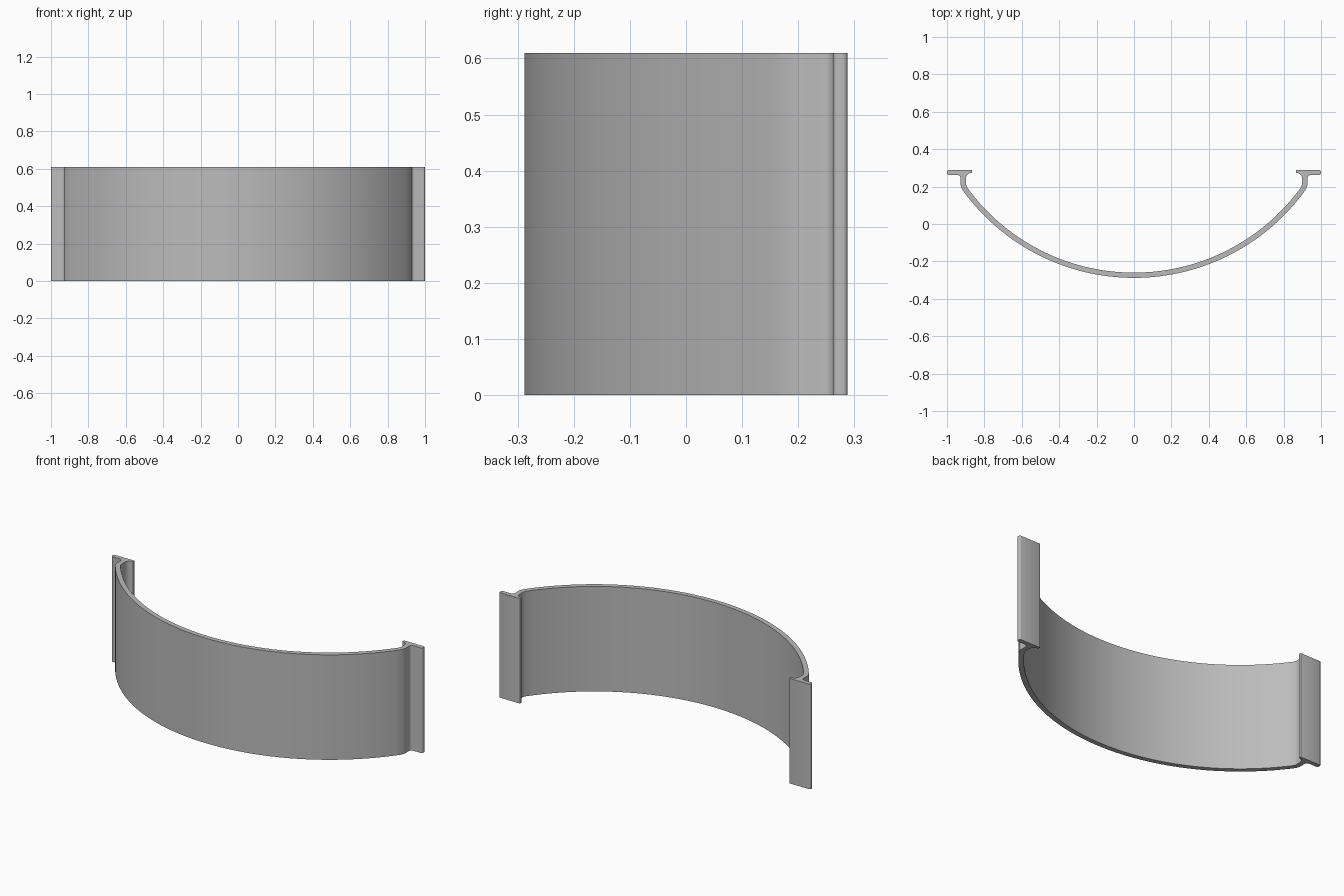
import bpy, bmesh, math

cube = bpy.data.objects.get("Cube")
if cube:
    bpy.data.objects.remove(cube, do_unlink=True)

HEIGHT = 0.61
CENTRE_Y = 0.842
R_OUT, R_IN = 1.13, 1.102
STEPS = 28


def arc(cx, cy, r, start, end, steps):
    """Points on a circle, angles in degrees."""
    angles = [math.radians(start + (end - start) * i / steps) for i in range(steps + 1)]
    return [(cx + r * math.cos(a), cy + r * math.sin(a)) for a in angles]


def wall(radius, x_end):
    """Band arc from the middle out to x_end."""
    end = -90 + math.degrees(math.asin(x_end / radius))
    return arc(0, CENTRE_Y, radius, -90, end, STEPS)


# Half outline: outer wall, neck, flange with rounded corners, inner wall
half = wall(R_OUT, 0.92)
half += arc(0.907, 0.211, 0.02, -25, 0, 3)
half += arc(0.945, 0.244, 0.018, 180, 90, 6)
half += arc(0.99, 0.272, 0.01, -90, 0, 4)
half += arc(0.992, 0.28, 0.008, 0, 90, 4)
half += arc(0.869, 0.284, 0.004, 90, 180, 3)
half += arc(0.869, 0.277, 0.004, 180, 270, 3)
half += arc(0.869, 0.243, 0.03, 90, 0, 6)
half += arc(0.885, 0.215, 0.014, 0, -30, 3)
half += wall(R_IN, 0.892)[::-1]

# Mirror, leaving out the shared points on the centre line
outline = half + [(-x, y) for x, y in half[-2:0:-1]]

bm = bmesh.new()
base = bm.faces.new([bm.verts.new((x, y, 0)) for x, y in outline])
top = bmesh.ops.extrude_face_region(bm, geom=[base], use_keep_orig=True)
bmesh.ops.translate(bm, vec=(0, 0, HEIGHT),
                    verts=[v for v in top["geom"] if isinstance(v, bmesh.types.BMVert)])
bmesh.ops.recalc_face_normals(bm, faces=bm.faces)
mesh = bpy.data.meshes.new("curved_band")
bm.to_mesh(mesh)
bm.free()

band = bpy.data.objects.new("curved_band", mesh)
bpy.context.collection.objects.link(band)

# Plain grey finish
grey = bpy.data.materials.new("grey")
grey.use_nodes = True
colour = (0.5, 0.5, 0.5, 1)
grey.diffuse_color = colour
grey.node_tree.nodes["Principled BSDF"].inputs["Base Color"].default_value = colour
mesh.materials.append(grey)

bpy.context.view_layer.objects.active = band
band.select_set(True)
bpy.ops.object.shade_smooth_by_angle(angle=math.radians(30))
